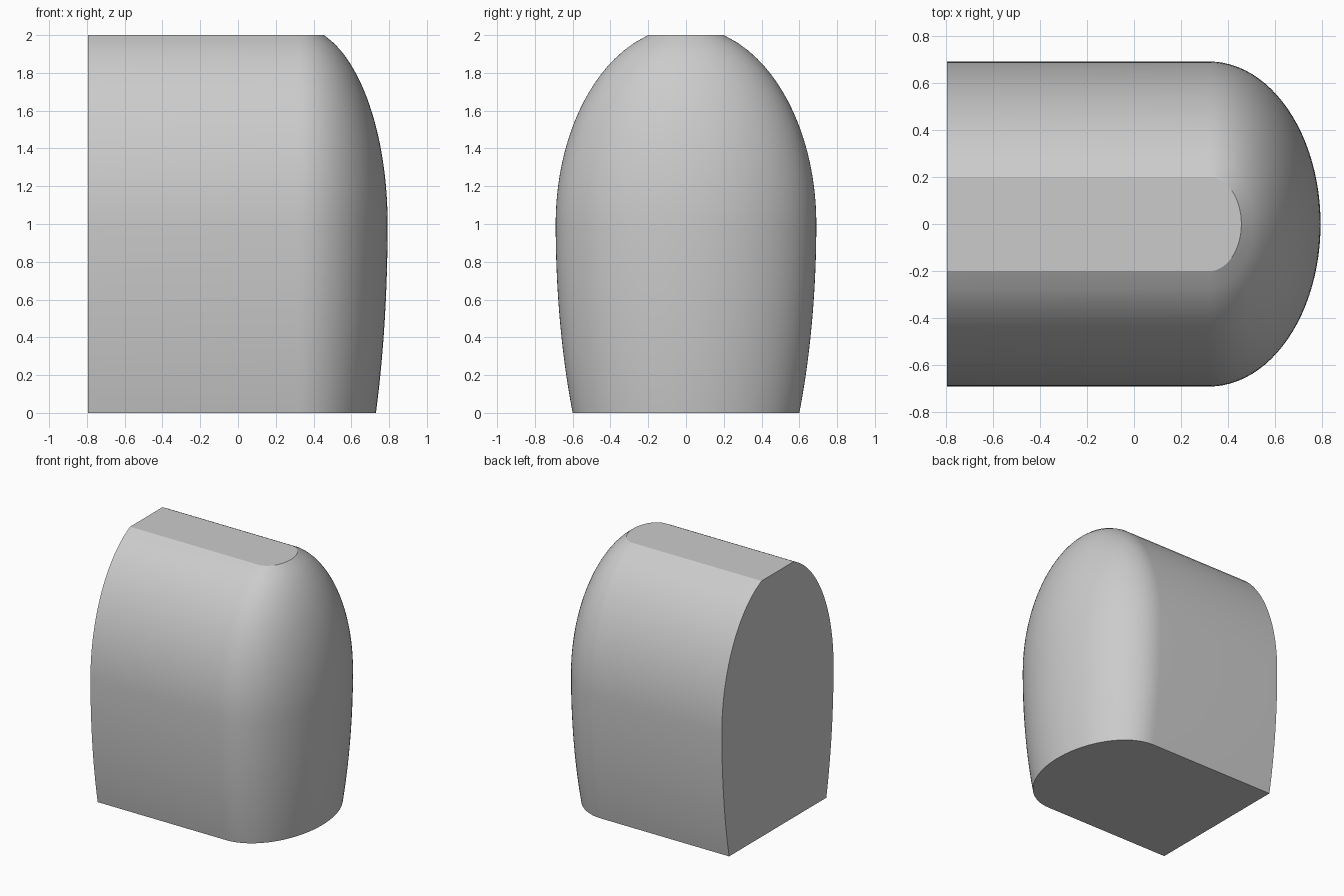
import bpy, bmesh, math

if "Cube" in bpy.data.objects:
    bpy.data.objects.remove(bpy.data.objects["Cube"], do_unlink=True)

BACK_X, NOSE_X, NOSE_STRETCH = -0.793, 0.318, 0.687
MAX_HALF_WIDTH, WAIST_Z, HEIGHT = 0.69, 1.0, 2.0
LAYERS, NOSE_STEPS = 48, 48


def half_width(z):
    """Two half ellipses meeting at the waist: long below, short above."""
    radius = 1.045 if z > WAIST_Z else 2.025
    return MAX_HALF_WIDTH * math.sqrt(1 - ((z - WAIST_Z) / radius) ** 2)


def outline(z):
    """Flat back, straight sides and an elliptical nose."""
    w = half_width(z)
    points = [(BACK_X, -w, z)]
    for i in range(NOSE_STEPS + 1):
        a = math.pi * (i / NOSE_STEPS - 0.5)
        points.append((NOSE_X + NOSE_STRETCH * w * math.cos(a), w * math.sin(a), z))
    points.append((BACK_X, w, z))
    return points


# Body: stacked outlines joined by faces, closed at top and bottom
bm = bmesh.new()
rings = [[bm.verts.new(p) for p in outline(HEIGHT * k / LAYERS)]
         for k in range(LAYERS + 1)]
count = len(rings[0])
for low, high in zip(rings, rings[1:]):
    for i in range(count):
        j = (i + 1) % count
        bm.faces.new((low[i], low[j], high[j], high[i]))
bm.faces.new(list(reversed(rings[0])))
bm.faces.new(rings[-1])
bmesh.ops.recalc_face_normals(bm, faces=bm.faces)
mesh = bpy.data.meshes.new("rounded_body")
bm.to_mesh(mesh)
bm.free()
body = bpy.data.objects.new("rounded_body", mesh)
bpy.context.collection.objects.link(body)

# Plain grey material
grey = bpy.data.materials.new("light_grey")
grey.use_nodes = True
colour = (0.6, 0.6, 0.6, 1)
grey.diffuse_color = colour
grey.node_tree.nodes["Principled BSDF"].inputs["Base Color"].default_value = colour
mesh.materials.append(grey)

# Smooth sides, crisp top, back and bottom edges
bpy.ops.object.select_all(action="DESELECT")
body.select_set(True)
bpy.context.view_layer.objects.active = body
bpy.ops.object.shade_smooth_by_angle(angle=math.radians(15))
